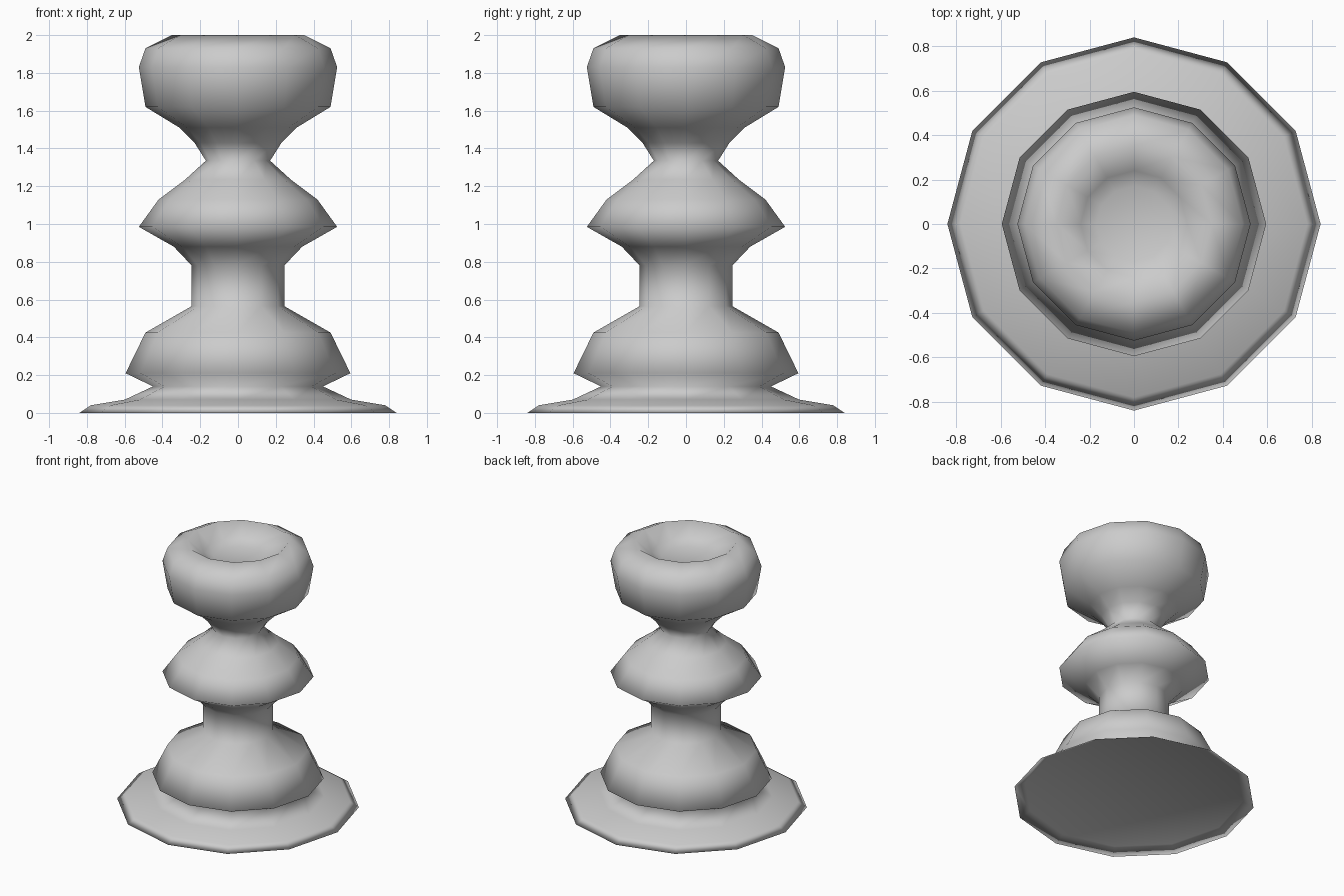
import bpy
import bmesh
import math

cube = bpy.data.objects.get("Cube")
if cube:
    bpy.data.objects.remove(cube, do_unlink=True)

SIDES = 12

# Single plain grey material
grey = bpy.data.materials.new("plain grey")
grey.use_nodes = True
colour = (0.6, 0.6, 0.6, 1.0)
grey.diffuse_color = colour
grey.node_tree.nodes["Principled BSDF"].inputs["Base Color"].default_value = colour

# Turned profile as (radius, height), from underside centre to dish centre
underside = [(0, 0.04), (0.765, 0.04)]
foot = [(0.84, 0), (0.78, 0.04), (0.6, 0.07), (0.45, 0.14)]
bell = [(0.595, 0.21), (0.49, 0.425), (0.245, 0.565)]
stem = [(0.245, 0.78), (0.34, 0.88)]
collar = [(0.525, 0.985), (0.42, 1.13), (0.28, 1.235), (0.17, 1.335)]
head = [(0.23, 1.43), (0.31, 1.51), (0.49, 1.62), (0.525, 1.83), (0.49, 1.93), (0.35, 2.0)]
dish = [(0.24, 1.91), (0.17, 1.88), (0, 1.88)]
profile = underside + foot + bell + stem + collar + head + dish


def lathe(name, points):
    """Spin a profile around z into a closed, smooth-shaded body."""
    bm = bmesh.new()
    verts = [bm.verts.new((r, 0, z)) for r, z in points]
    edges = [bm.edges.new(pair) for pair in zip(verts, verts[1:])]
    bmesh.ops.spin(bm, geom=verts + edges, cent=(0, 0, 0), axis=(0, 0, 1),
                   angle=math.tau, steps=SIDES, use_duplicate=False)
    bmesh.ops.remove_doubles(bm, verts=bm.verts, dist=0.0005)
    bmesh.ops.recalc_face_normals(bm, faces=bm.faces)
    for face in bm.faces:
        face.smooth = True
    mesh = bpy.data.meshes.new(name)
    bm.to_mesh(mesh)
    bm.free()
    mesh.materials.append(grey)
    obj = bpy.data.objects.new(name, mesh)
    bpy.context.collection.objects.link(obj)
    return obj


lathe("turned_pedestal", profile)
